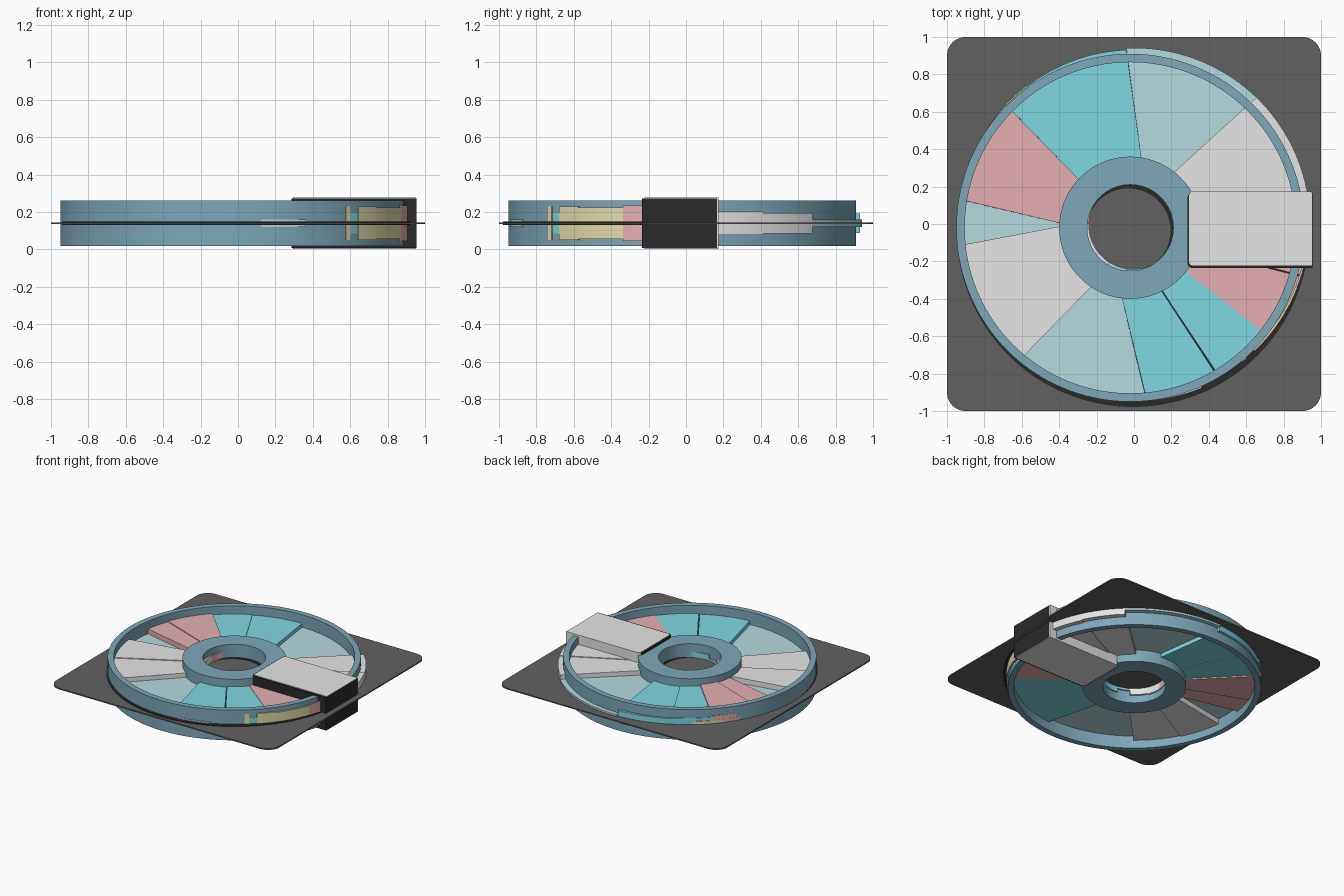
import bpy, bmesh
from math import radians, cos, sin, ceil

if "Cube" in bpy.data.objects:
    bpy.data.objects.remove(bpy.data.objects["Cube"], do_unlink=True)

MID = 0.14              # height of the sheet, the model mirrors about it
AXIS = (-0.02, -0.02)   # centre of the blue rings


def material(name, *rgb):
    lin = [((c / 255 + 0.055) / 1.055) ** 2.4 for c in rgb] + [1]
    m = bpy.data.materials.new(name)
    m.use_nodes = True
    m.diffuse_color = lin
    m.node_tree.nodes["Principled BSDF"].inputs["Base Color"].default_value = lin
    return m


blue = material("steel blue", 126, 168, 185)
cyan = material("turquoise", 126, 216, 225)
pale = material("pale blue", 182, 218, 224)
pink = material("dusty pink", 230, 176, 179)
white = material("light grey", 229, 229, 229)
yellow = material("straw yellow", 230, 222, 172)
grey = material("sheet grey", 97, 97, 97)
black = material("near black", 41, 41, 41)


def finish(name, bm, mat):
    bmesh.ops.recalc_face_normals(bm, faces=bm.faces)
    me = bpy.data.meshes.new(name)
    bm.to_mesh(me)
    bm.free()
    me.materials.append(mat)
    ob = bpy.data.objects.new(name, me)
    bpy.context.collection.objects.link(ob)
    bpy.ops.object.select_all(action="DESELECT")
    ob.select_set(True)
    bpy.context.view_layer.objects.active = ob
    bpy.ops.object.shade_smooth_by_angle(angle=radians(30))


def sector(name, mat, half, r_in, r_out, start=(0, 0), end=(360, 360),
           c_in=AXIS, c_out=AXIS):
    """Annular slab; start and end are (inner angle, outer angle)."""
    bm = bmesh.new()
    full = end[1] - start[1] >= 360
    n = max(2, ceil((end[1] - start[1]) / 2.5))
    loops = []
    for i in range(n if full else n + 1):
        t = i / n
        a, b = (radians(s + (e - s) * t) for s, e in zip(start, end))
        pi = (c_in[0] + r_in * cos(a), c_in[1] + r_in * sin(a))
        po = (c_out[0] + r_out * cos(b), c_out[1] + r_out * sin(b))
        loops.append([bm.verts.new((*p, MID + h)) for p, h in
                      ((pi, -half), (po, -half), (po, half), (pi, half))])
    pairs = list(zip(loops, loops[1:]))
    if full:
        pairs.append((loops[-1], loops[0]))
    else:
        bm.faces.new(loops[0])
        bm.faces.new(loops[-1])
    for p, q in pairs:
        for k in range(4):
            j = (k + 1) % 4
            bm.faces.new((p[k], p[j], q[j], q[k]))
    finish(name, bm, mat)


def slab(name, mat, x, y, half, corner, rounded=lambda v: True):
    """Box with rounded upright edges."""
    bm = bmesh.new()
    bmesh.ops.create_cube(bm, size=1)
    for v in bm.verts:
        v.co = (x[v.co.x > 0], y[v.co.y > 0], MID + (half if v.co.z > 0 else -half))
    edges = [e for e in bm.edges
             if abs(e.verts[0].co.z - e.verts[1].co.z) > half and rounded(e.verts[0].co)]
    bmesh.ops.bevel(bm, geom=edges, offset=corner, segments=8, profile=0.5,
                    affect="EDGES")
    finish(name, bm, mat)


# Square sheet through the middle
slab("base_sheet", grey, (-1, 1), (-1, 1), 0.005, 0.1)

# Dark backing ring just above and below the sheet
sector("backing_ring", black, 0.009, 0.225, 0.943, c_in=(-0.03, -0.035), c_out=(-0.005, -0.035))

# Blue rim and hub
sector("outer_rim", blue, 0.122, 0.885, 0.93)
sector("hub", blue, 0.116, 0.23, 0.38)

# Coloured wedges: colour, half height, starting (inner, outer) angle
wedges = [
    (white, 0.062, (-2, 7)), (white, 0.056, (25, 26)),
    (pale, 0.02, (52.5, 46)),
    (cyan, 0.051, (79.5, 92.5)), (cyan, 0.056, (114, 118)),
    (pink, 0.066, (137, 137)), (pink, 0.06, (157, 160)),
    (pale, 0.02, (177, 172)),
    (white, 0.062, (178, 187)), (white, 0.056, (205, 208)),
    (pale, 0.02, (237.5, 230)),
    (cyan, 0.051, (261.5, 274)),
    (black, 0.015, (295.8, 298.7)),     # narrow gap
    (cyan, 0.056, (296.4, 299.2)),
    (pink, 0.06, (322, 320)),
    (black, 0.015, (341, 342.6)),       # narrow gap
    (pink, 0.066, (341.3, 343)),
    (pale, 0.02, (357, 352)),
]
reach = {cyan: 0.932, pink: 0.936, black: 0.92}
stops = [w[2] for w in wedges[1:]] + [(358, 367)]
for i, ((mat, half, start), end) in enumerate(zip(wedges, stops), 1):
    sector(f"wedge_{i}", mat, half, 0.35, reach.get(mat, 0.942), start, end, c_out=(0, 0))
    # Root of the wedge, just showing inside the hub's hole
    sector(f"wedge_root_{i}", mat, half, 0.235, 0.35,
           (start[0], start[0]), (end[0], end[0]), c_in=(-0.006, -0.006))

# Thin strips standing just proud of the rim: colour, half height, radius, angles
strips = [
    (yellow, 0.09, 0.937, -52, -50), (yellow, 0.09, 0.937, -46.5, -38),
    (yellow, 0.085, 0.937, -38, -21), (pink, 0.095, 0.937, -21, -14),
    (yellow, 0.03, 0.937, 128, 142), (pink, 0.03, 0.937, 142, 150),
    (pale, 0.02, 0.949, -82.5, -67.5),
]
for mat, half, r, a, b in strips:
    sector("edge_strip", mat, half, r - 0.012, r, (a, a), (b, b), c_in=(0, 0), c_out=(0, 0))

# Clamp block reaching over and under the rim
slab("clamp_shell", black, (0.285, 0.954), (-0.236, 0.165), 0.133, 0.03,
     lambda v: v.x < 0.5)
slab("clamp_block", white, (0.295, 0.952), (-0.222, 0.175), 0.137, 0.02,
     lambda v: v.x < 0.5)
